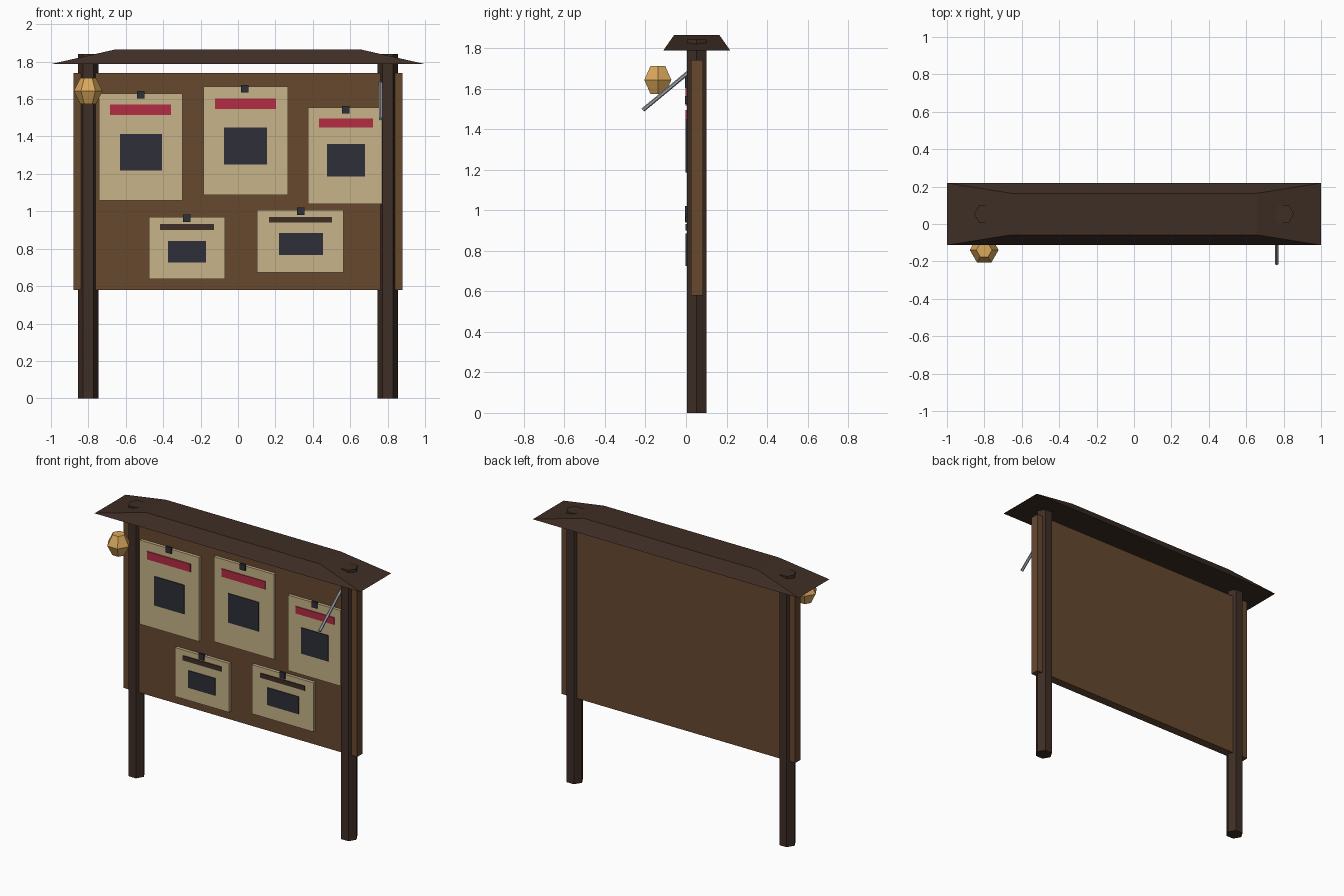
import bpy, bmesh, math
from mathutils import Vector

if "Cube" in bpy.data.objects:
    bpy.data.objects.remove(bpy.data.objects["Cube"])


def material(name, r, g, b):
    """Flat colour given as 0-255 sRGB, stored as linear."""
    def lin(c):
        c /= 255
        return c / 12.92 if c <= 0.04045 else ((c + 0.055) / 1.055) ** 2.4
    m = bpy.data.materials.new(name)
    m.diffuse_color = (lin(r), lin(g), lin(b), 1)
    m.use_nodes = True
    m.node_tree.nodes["Principled BSDF"].inputs["Base Color"].default_value = m.diffuse_color
    return m


DARK_WOOD = material("dark_wood", 62, 46, 37)
BOARD_WOOD = material("board_wood", 102, 72, 47)
PAPER = material("parchment", 199, 180, 136)
RED = material("red_heading", 180, 44, 68)
INK = material("dark_ink", 46, 46, 57)
BRASS = material("brass", 218, 168, 92)
STEEL = material("steel", 157, 163, 172)


def finish(obj, name, mat):
    obj.name = name
    obj.data.materials.append(mat)
    return obj


def box(name, mat, x, y, z):
    """Box from (min, max) pairs."""
    bm = bmesh.new()
    bmesh.ops.create_cube(bm, size=1)
    for v in bm.verts:
        v.co = [sum(p) / 2 + c * (p[1] - p[0]) for c, p in zip(v.co, (x, y, z))]
    mesh = bpy.data.meshes.new(name)
    bm.to_mesh(mesh)
    bm.free()
    obj = bpy.data.objects.new(name, mesh)
    bpy.context.collection.objects.link(obj)
    return finish(obj, name, mat)


def rings(name, mat, centre, levels, sides=6):
    """Faceted solid: stacked rings of (radius, z), first corner on +x."""
    bm = bmesh.new()
    loops = []
    for r, z in levels:
        loops.append([bm.verts.new((centre[0] + r * math.cos(math.tau * i / sides),
                                    centre[1] + r * math.sin(math.tau * i / sides), z))
                      for i in range(sides)])
    for a, b in zip(loops, loops[1:]):
        for i in range(sides):
            j = (i + 1) % sides
            bm.faces.new((a[i], a[j], b[j], b[i]))
    bm.faces.new(loops[0][::-1])
    bm.faces.new(loops[-1])
    mesh = bpy.data.meshes.new(name)
    bm.to_mesh(mesh)
    bm.free()
    obj = bpy.data.objects.new(name, mesh)
    bpy.context.collection.objects.link(obj)
    return finish(obj, name, mat)


MID_Y = 0.053

# Hexagonal posts
for side, x in (("left", -0.8), ("right", 0.8)):
    rings(side + "_post", DARK_WOOD, (x, MID_Y), [(0.055, 0), (0.055, 1.842)])

# Back board
box("notice_board", BOARD_WOOD, (-0.88, 0.88), (0.024, 0.083), (0.58, 1.74))

# Hipped roof: a slab whose top is drawn in
roof = box("roof", DARK_WOOD, (-1, 1), (MID_Y - 0.166, MID_Y + 0.166), (1.787, 1.865))
for v in roof.data.vertices:
    if v.co.z > 1.82:
        v.co.x *= 0.657
        v.co.y = MID_Y + (v.co.y - MID_Y) * 0.67

# Notices: sheet, heading, picture, each as (x0, x1, z0, z1), then pin centre
notices = [
    ((-.743, -.297, 1.058, 1.63), (-.684, -.358, 1.516, 1.57), (-.631, -.406, 1.217, 1.414), (-.52, 1.623), RED),
    ((-.184, .267, 1.088, 1.666), (-.123, .203, 1.548, 1.602), (-.075, .155, 1.249, 1.447), (.036, 1.656), RED),
    ((.374, .770, 1.04, 1.554), (.433, .722, 1.447, 1.495), (.476, .679, 1.185, 1.361), (.577, 1.544), RED),
    ((-.476, -.07, .637, .97), (-.417, -.128, .901, .933), (-.374, -.171, .725, .842), (-.274, .963), DARK_WOOD),
    ((.102, .564, .674, 1.008), (.166, .503, .939, .97), (.219, .455, .767, .885), (.336, 1.0), DARK_WOOD),
]
for n, (sheet, heading, picture, pin, head_mat) in enumerate(notices, 1):
    box(f"notice_{n}_sheet", PAPER, sheet[:2], (0.004, 0.025), sheet[2:])
    box(f"notice_{n}_heading", head_mat, heading[:2], (-0.002, 0.005), heading[2:])
    box(f"notice_{n}_picture", INK, picture[:2], (-0.002, 0.005), picture[2:])
    box(f"notice_{n}_pin", INK, (pin[0] - .02, pin[0] + .02), (-0.006, 0.008),
        (pin[1] - .02, pin[1] + .02))

# Faceted lantern in front of the left post
rings("lantern", BRASS, (-0.801, -0.139), [(0.042, 1.574), (0.077, 1.643), (0.042, 1.712)])

# Slanting metal rod on the right post
low, high = Vector((0.763, -0.213, 1.494)), Vector((0.763, 0.02, 1.687))
bpy.ops.mesh.primitive_cylinder_add(vertices=6, radius=0.01, depth=(high - low).length,
                                    location=(low + high) / 2)
rod = finish(bpy.context.object, "slanted_rod", STEEL)
rod.rotation_euler = (high - low).to_track_quat('Z', 'Y').to_euler()
